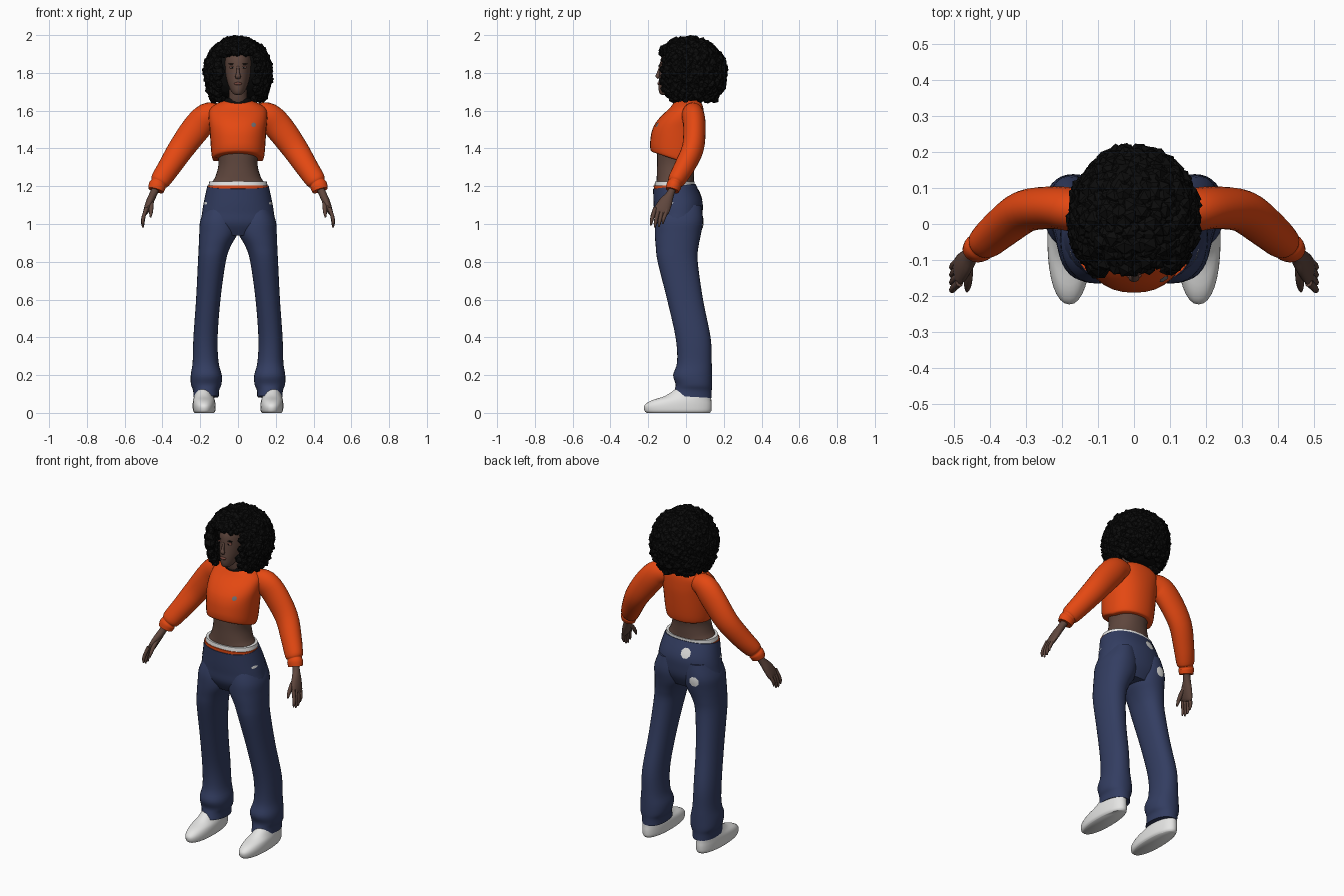
import bpy, bmesh, math, random
from mathutils import Vector, Matrix, Euler
from mathutils.bvhtree import BVHTree

if "Cube" in bpy.data.objects:
    bpy.data.objects.remove(bpy.data.objects["Cube"])

random.seed(4)


def mat(name, rgb):
    m = bpy.data.materials.new(name)
    m.diffuse_color = (*rgb, 1)
    m.use_nodes = True
    m.node_tree.nodes["Principled BSDF"].inputs["Base Color"].default_value = m.diffuse_color
    return m


HAIR = mat("black", (0.0035, 0.0035, 0.0035))
ORANGE = mat("orange", (0.78, 0.065, 0.006))
SKIN = mat("brown skin", (0.115, 0.062, 0.047))
LIP = mat("reddish brown", (0.17, 0.06, 0.045))
NAVY = mat("navy", (0.033, 0.047, 0.12))
WHITE = mat("white", (0.78, 0.78, 0.77))
GRAY = mat("gray", (0.16, 0.16, 0.17))


def finish(name, bm, material, mirror=False, smooth=True):
    bmesh.ops.recalc_face_normals(bm, faces=bm.faces)
    me = bpy.data.meshes.new(name)
    bm.to_mesh(me)
    bm.free()
    me.materials.append(material)
    ob = bpy.data.objects.new(name, me)
    bpy.context.collection.objects.link(ob)
    if mirror:
        ob.modifiers.new("mirror", 'MIRROR').use_mirror_merge = False
    if smooth:
        bpy.ops.object.select_all(action='DESELECT')
        ob.select_set(True)
        bpy.context.view_layer.objects.active = ob
        bpy.ops.object.shade_smooth_by_angle(angle=math.radians(50))
    return ob


def spline(keys, steps):
    """Smoothly interpolate a list of equal-length tuples."""
    out = []
    for i in range(len(keys) - 1):
        p = [keys[max(i - 1, 0)], keys[i], keys[i + 1], keys[min(i + 2, len(keys) - 1)]]
        for s in range(steps):
            t = s / steps
            out.append([0.5 * (2 * b + (c - a) * t + (2 * a - 5 * b + 4 * c - d) * t * t
                               + (3 * b - a - 3 * c + d) * t ** 3) for a, b, c, d in zip(*p)])
    return out + [list(keys[-1])]


def skin(name, rings, material, mirror=False):
    bm = bmesh.new()
    rows = [[bm.verts.new(v) for v in r] for r in rings]
    n = len(rows[0])
    for a, b in zip(rows, rows[1:]):
        for i in range(n):
            bm.faces.new((a[i], a[(i + 1) % n], b[(i + 1) % n], b[i]))
    bm.faces.new(rows[0])
    bm.faces.new(rows[-1])
    return finish(name, bm, material, mirror)


def loft(name, keys, material, mirror=False, e=2.2, n=32, steps=4, tweak=None):
    """Stack rounded rings; each key is (z, x0, x1, y_front, y_back)."""
    rings = []
    for z, x0, x1, y0, y1 in spline(keys, steps):
        ring = []
        for i in range(n):
            a = math.tau * i / n
            c, s = math.cos(a), math.sin(a)
            x = (x0 + x1) / 2 + (x1 - x0) / 2 * math.copysign(abs(c) ** (2 / e), c)
            y = (y0 + y1) / 2 + (y1 - y0) / 2 * math.copysign(abs(s) ** (2 / e), s)
            ring.append((x, y, z + (tweak(y, z) if tweak else 0)))
        rings.append(ring)
    return skin(name, rings, material, mirror)


def body(name, keys, material, **kw):
    return loft(name, [(z, -w, w, f, b) for z, w, f, b in keys], material, **kw)


def sweep(name, keys, material, mirror=True, n=16, steps=4):
    """Tube along a path; each key is (x, y, z, radius_y, radius_side)."""
    pts = spline(keys, steps)
    rings = []
    for i, p in enumerate(pts):
        t = (Vector(pts[min(i + 1, len(pts) - 1)][:3]) - Vector(pts[max(i - 1, 0)][:3])).normalized()
        u = (Vector((0, 1, 0)) - t * t.y).normalized()
        v = t.cross(u)
        rings.append([Vector(p[:3]) + u * p[3] * math.cos(math.tau * k / n)
                      + v * p[4] * math.sin(math.tau * k / n) for k in range(n)])
    return skin(name, rings, material, mirror)


def blob(name, pos, size, material, mirror=False):
    bm = bmesh.new()
    bmesh.ops.create_uvsphere(bm, u_segments=16, v_segments=10, radius=1,
                              matrix=Matrix.Translation(pos) @ Matrix.Diagonal((*size, 1)))
    return finish(name, bm, material, mirror)


def patch(name, targets, x, z, r, side, material, n=8):
    """Thin plate draped over the outermost target surface; side -1 front, 1 back."""
    dg = bpy.context.evaluated_depsgraph_get()
    trees = [BVHTree.FromObject(t, dg) for t in targets]

    def drape(px, pz):
        hits = [t.ray_cast(Vector((px, side, pz)), Vector((0, -side, 0)))[0] for t in trees]
        y = max((h.y * side for h in hits if h), default=0)
        return (px, (y + 0.004) * side, pz)

    bm = bmesh.new()
    mid = bm.verts.new(drape(x, z))
    rows = [[bm.verts.new(drape(x + r * k / 3 * math.cos(math.tau * i / n + 0.4),
                                z + r * k / 3 * math.sin(math.tau * i / n + 0.4)))
             for i in range(n)] for k in (1, 2, 3)]
    for i in range(n):
        j = (i + 1) % n
        bm.faces.new((mid, rows[0][i], rows[0][j]))
        for a, b in zip(rows, rows[1:]):
            bm.faces.new((a[i], b[i], b[j], a[j]))
    return finish(name, bm, material)


# Trousers: hips plus two flared legs
hips = body("trouser_hips", [(0.94, .13, -.13, .05), (1.0, .192, -.163, .08), (1.06, .19, -.168, .088),
                             (1.12, .18, -.172, .085), (1.2, .163, -.174, .05)], NAVY,
            tweak=lambda y, z: 0.12 * (y + .06) * max(0, (z - 1.05) / .15))
legs = loft("trouser_leg", [(1.1, .02, .165, -.14, .08), (1.02, .0, .199, -.162, .09), (.95, .003, .205, -.165, .08),
                            (.88, .04, .208, -.16, .066), (.8, .065, .212, -.15, .062), (.6, .093, .222, -.1, .09),
                            (.4, .108, .236, -.055, .13), (.27, .103, .24, -.047, .136),
                            (.2, .086, .25, -.068, .138), (.15, .088, .249, -.055, .138),
                            (.12, .1, .238, -.06, .136), (.085, .102, .236, -.072, .136)], NAVY, mirror=True,
            tweak=lambda y, z: -0.1 * (y - .03) * max(0, 1 - z / .2))
body("underwear_stripe", [(1.17, .161, -.17, .04), (1.204, .16, -.171, .04)], ORANGE, steps=1)
body("underwear_band", [(1.195, .158, -.168, .046), (1.226, .152, -.164, .046)], WHITE, steps=1)
patch("back_waist_patch", [hips], -.05, 1.155, .03, 1, WHITE)
patch("back_pocket_patch", [hips, legs], -.115, 1.005, .03, 1, WHITE)
for s in (-1, 1):
    patch("pocket_fleck", [hips], s * .172, 1.11, .008, -1, WHITE)

# Shoes
loft("shoe", [(0, .128, .23, -.208, .125), (.012, .12, .238, -.22, .134), (.04, .119, .24, -.22, .136),
              (.065, .122, .238, -.185, .134), (.09, .13, .232, -.11, .132), (.13, .14, .222, -.05, .125)],
     WHITE, mirror=True)

# Torso, cropped top and collar
body("waist", [(1.14, .15, -.15, .04), (1.21, .142, -.156, .042), (1.25, .12, -.155, .042),
               (1.31, .104, -.153, .045), (1.37, .108, -.153, .06), (1.44, .12, -.15, .07)], SKIN)
body("cropped_top", [(1.345, .128, -.18, .068), (1.355, .137, -.188, .076), (1.4, .143, -.19, .085),
                     (1.5, .15, -.178, .095), (1.56, .155, -.142, .096), (1.61, .148, -.09, .092),
                     (1.64, .105, -.066, .082), (1.656, .06, -.05, .06)], ORANGE,
     tweak=lambda y, z: max(-.012, .04 - .33 * (y + .19)) * max(0, min(1, (1.5 - z) / .12)))
patch("chest_emblem", [bpy.data.objects["cropped_top"]], .083, 1.525, .013, -1, GRAY, n=6)
body("collar", [(1.635, .075, -.068, .06), (1.655, .072, -.066, .058), (1.668, .06, -.058, .05)], HAIR)

# Sleeves with gathered cuffs
sweep("sleeve", [(.1, .03, 1.585, .05, .055), (.16, .038, 1.57, .06, .072), (.22, .045, 1.508, .059, .076),
                 (.3, .036, 1.4, .058, .069), (.365, -.01, 1.3, .054, .06), (.41, -.05, 1.232, .046, .053),
                 (.42, -.058, 1.216, .037, .042), (.427, -.064, 1.203, .04, .046),
                 (.435, -.072, 1.178, .036, .042)], ORANGE, n=24)

# Hands
sweep("palm", [(.425, -.062, 1.21, .02, .02), (.448, -.083, 1.16, .021, .02), (.468, -.108, 1.115, .036, .02),
               (.486, -.13, 1.07, .041, .015), (.49, -.136, 1.055, .03, .008)], SKIN)
for i in range(4):
    y, drop = -.163 + .021 * i, (.0, .012, .008, -.008)[i]
    sweep("finger", [(.484, y, 1.085, .011, .011), (.498, y - .012, 1.045, .0105, .01),
                     (.504, y - .02, 1.015 - drop, .009, .009), (.502, y - .023, .993 - drop, .004, .004)],
          SKIN, n=8, steps=2)
sweep("thumb", [(.458, -.1, 1.13, .014, .013), (.459, -.145, 1.095, .012, .012), (.461, -.172, 1.06, .01, .01),
                (.463, -.186, 1.035, .004, .004)], SKIN, n=8, steps=2)

# Head and neck
body("neck", [(1.62, .065, -.05, .06), (1.66, .05, -.072, .05), (1.76, .045, -.085, .05)], SKIN)
head = body("head", [(1.684, .012, -.128, -.09), (1.69, .026, -.138, -.07), (1.71, .04, -.145, -.02),
                     (1.74, .053, -.146, .03), (1.78, .063, -.142, .05), (1.83, .068, -.138, .06),
                     (1.88, .066, -.132, .06), (1.94, .045, -.1, .03)], SKIN, e=2)
sweep("nose", [(0, -.136, 1.835, .006, .006), (0, -.146, 1.8, .008, .009), (0, -.15, 1.782, .011, .015),
               (0, -.146, 1.77, .004, .012)], SKIN, mirror=False, n=12)
blob("lips", (0, -.143, 1.743), (.021, .009, .008), LIP)
blob("eyelid", (.03, -.124, 1.83), (.016, .009, .008), LIP, mirror=True)
blob("eyeball", (.031, -.1275, 1.829), (.01, .007, .0045), WHITE, mirror=True)
blob("pupil", (.031, -.1325, 1.829), (.0045, .003, .0045), HAIR, mirror=True)
blob("eyebrow", (.032, -.126, 1.848), (.019, .006, .003), HAIR, mirror=True)

# Hair: dark core covered with faceted curls, open around the face
bm = bmesh.new()
bmesh.ops.create_icosphere(bm, subdivisions=3, radius=1,
                           matrix=Matrix.Translation((0, .065, 1.815)) @ Matrix.Diagonal((.16, .13, .16, 1)))
COUNT = 620
for i in range(COUNT):
    h = 1 - 2 * (i + .5) / COUNT
    a = i * math.pi * (3 - math.sqrt(5))
    w = math.sqrt(1 - h * h)
    x, y = .163 * w * math.cos(a), .012 + .175 * w * math.sin(a)
    z = 1.805 + h * (.168 if h > 0 else .23)
    face_gap = abs(x) < .095 and y < 0 and z < 1.9
    if z < 1.66 or face_gap:
        continue
    if y > 0 and z > 1.72:
        y *= 1.06
    r = random.uniform(.02, .034)
    place = (Matrix.Translation((x, y, z)) @ Euler([random.uniform(0, 6) for _ in "xyz"]).to_matrix().to_4x4()
             @ Matrix.Diagonal((r, r * random.uniform(.7, 1), r * random.uniform(.8, 1.15), 1)))
    bmesh.ops.create_icosphere(bm, subdivisions=1, radius=1, matrix=place)
finish("curly_hair", bm, HAIR, smooth=False)
